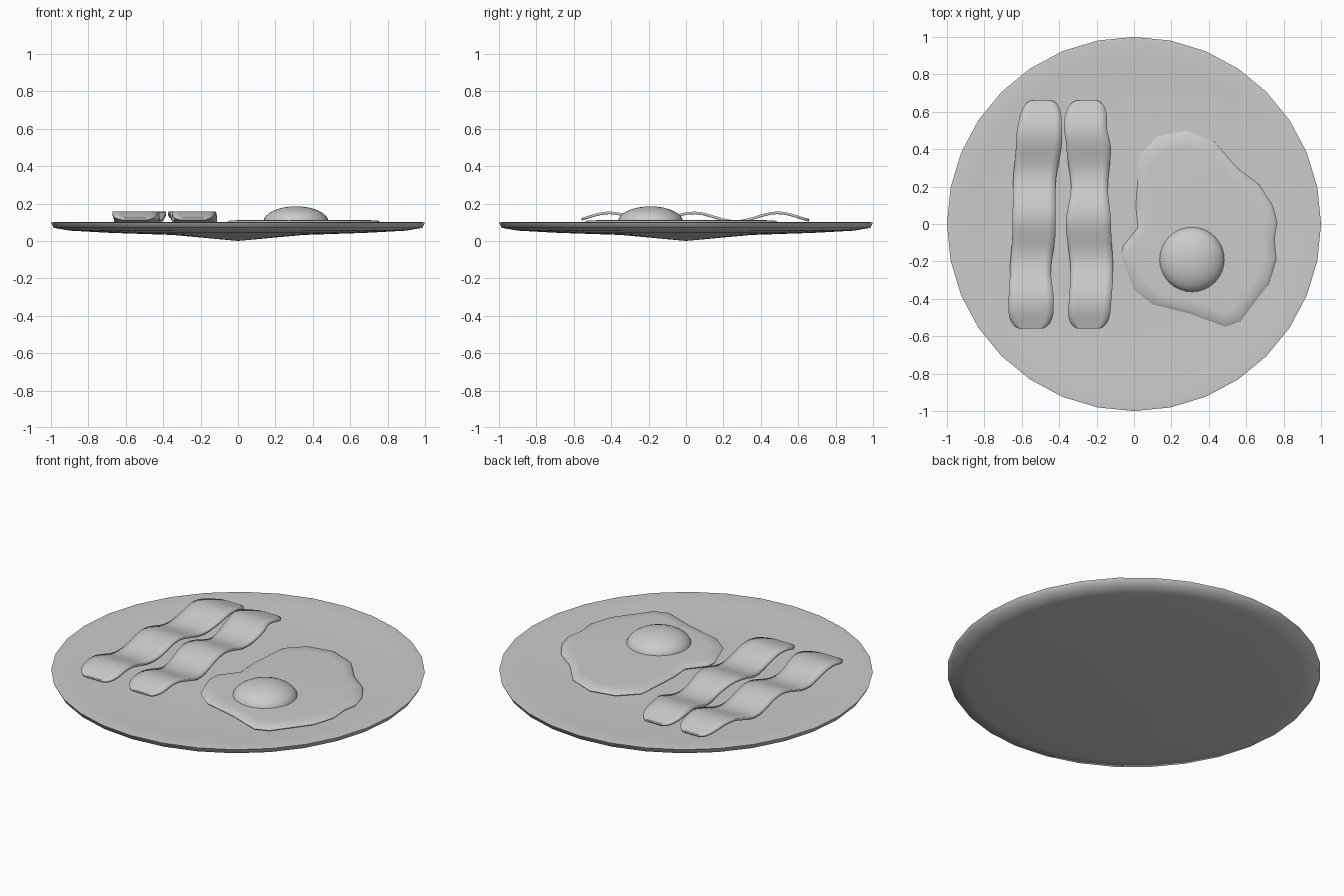
import bpy, bmesh
from math import cos, sin, pi, sqrt

if "Cube" in bpy.data.objects:
    bpy.data.objects.remove(bpy.data.objects["Cube"])

FLOOR = 0.09


def finish(name, bm, color=None, angle=60):
    bmesh.ops.recalc_face_normals(bm, faces=bm.faces)
    me = bpy.data.meshes.new(name)
    bm.to_mesh(me)
    bm.free()
    ob = bpy.data.objects.new(name, me)
    bpy.context.collection.objects.link(ob)
    bpy.ops.object.select_all(action='DESELECT')
    ob.select_set(True)
    bpy.context.view_layer.objects.active = ob
    bpy.ops.object.shade_smooth_by_angle(angle=angle * pi / 180)
    return ob


def bridge(bm, a, b):
    n = len(a)
    for i in range(n):
        bm.faces.new((a[i], a[(i + 1) % n], b[(i + 1) % n], b[i]))


def cap(bm, ring, co):
    c = bm.verts.new(co)
    for i in range(len(ring)):
        bm.faces.new((ring[i], ring[(i + 1) % len(ring)], c))


# plate: turned profile with a low centre point underneath
def plate():
    profile = [(0.35, 0.032), (0.68, 0.043), (0.9, 0.055), (0.985, 0.07),
               (1.0, 0.098), (0.985, 0.1), (0.88, FLOOR), (0.45, FLOOR)]
    bm = bmesh.new()
    rings = [[bm.verts.new((r * cos(2 * pi * i / 32), r * sin(2 * pi * i / 32), z))
              for i in range(32)] for r, z in profile]
    for a, b in zip(rings, rings[1:]):
        bridge(bm, a, b)
    cap(bm, rings[0], (0, 0, 0.003 - 0.003))
    cap(bm, rings[-1], (0, 0, FLOOR))
    finish("plate", bm, angle=89)


# egg white: irregular outline stepped inwards to a low rounded top
def egg_white():
    outline = [(-0.06, -0.12), (0.02, -0.02), (0.01, 0.10), (0.03, 0.37), (0.13, 0.47),
               (0.28, 0.50), (0.43, 0.44), (0.55, 0.30), (0.67, 0.21), (0.74, 0.10),
               (0.765, 0.01), (0.75, -0.08), (0.76, -0.19), (0.72, -0.32), (0.57, -0.52),
               (0.49, -0.55), (0.30, -0.48), (0.10, -0.43), (0.0, -0.35), (-0.065, -0.18)]
    cx, cy = 0.36, -0.03
    bm = bmesh.new()
    rings = [[bm.verts.new((cx + (x - cx) * s, cy + (y - cy) * s, z)) for x, y in outline]
             for s, z in [(0.98, FLOOR - 0.005), (1.0, 0.096), (0.96, 0.108), (0.85, 0.111)]]
    for a, b in zip(rings, rings[1:]):
        bridge(bm, a, b)
    cap(bm, rings[0], (cx, cy, FLOOR - 0.005))
    cap(bm, rings[-1], (cx, cy, 0.111))
    finish("egg_white", bm)


# yolk: flattened half dome
def yolk():
    bm = bmesh.new()
    rings = [[bm.verts.new((0.31 + 0.175 * cos(t) * cos(2 * pi * i / 32),
                            -0.19 + 0.175 * cos(t) * sin(2 * pi * i / 32),
                            0.1 + 0.085 * sin(t))) for i in range(32)]
             for t in [k * pi / 16 for k in range(8)]]
    for a, b in zip(rings, rings[1:]):
        bridge(bm, a, b)
    cap(bm, rings[-1], (0.31, -0.19, 0.185))
    bm.faces.new(rings[0])
    finish("yolk", bm)


def interp(pts, y):
    for (y0, a0, b0), (y1, a1, b1) in zip(pts, pts[1:]):
        if y <= y1:
            t = max(0, (y - y0) / (y1 - y0))
            t = t * t * (3 - 2 * t)
            return a0 + (a1 - a0) * t, b0 + (b1 - b0) * t
    return pts[-1][1:]


# bacon: thin wavy strip from left and right edge positions along y
def bacon(name, edges):
    y0, y1, n, cols = -0.56, 0.66, 48, 6
    bm = bmesh.new()
    rows = []
    for k in range(n + 1):
        y = (y0 + y1) / 2 - (y1 - y0) / 2 * cos(pi * k / n)
        xl, xr = interp(edges, y)
        d = min(y - y0, y1 - y)
        f = 1.0 if d > 0.09 else 0.45 + 0.55 * sqrt(max(0, 1 - (1 - d / 0.09) ** 2))
        c, h = (xl + xr) / 2, (xr - xl) / 2 * f
        z = 0.134 + 0.023 * cos(2 * pi * (y - 0.49) / 0.45)
        rows.append([bm.verts.new((c + h * (2 * j / cols - 1), y, z)) for j in range(cols + 1)])
    for a, b in zip(rows, rows[1:]):
        for j in range(cols):
            bm.faces.new((a[j], a[j + 1], b[j + 1], b[j]))
    ob = finish(name, bm)
    mod = ob.modifiers.new("thickness", 'SOLIDIFY')
    mod.thickness = 0.014
    mod.offset = -1


plate()
egg_white()
yolk()
bacon("bacon_left", [(-0.56, -0.67, -0.433), (-0.4, -0.67, -0.43), (-0.25, -0.663, -0.445),
                     (-0.05, -0.65, -0.42), (0.2, -0.647, -0.42), (0.45, -0.63, -0.385),
                     (0.66, -0.60, -0.39)])
bacon("bacon_right", [(-0.56, -0.355, -0.13), (-0.25, -0.34, -0.112), (0.0, -0.364, -0.123),
                      (0.2, -0.337, -0.14), (0.4, -0.36, -0.123), (0.52, -0.375, -0.145),
                      (0.66, -0.36, -0.145)])
